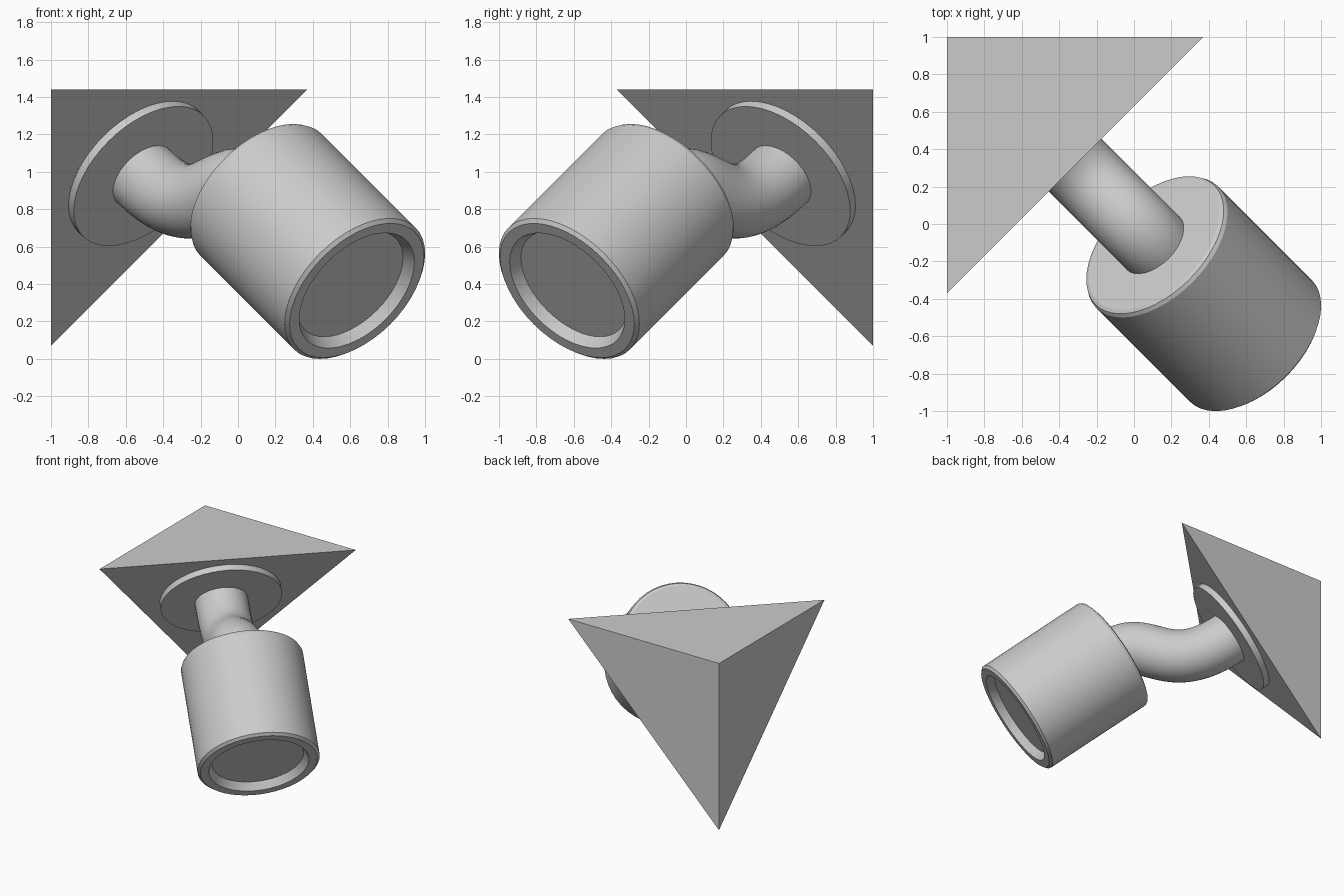
import bpy, bmesh, math
from mathutils import Vector

if "Cube" in bpy.data.objects:
    bpy.data.objects.remove(bpy.data.objects["Cube"])

# Shared axis: square to the sloping mount face, pointing out of the corner
AXIS = Vector((1, -1, -1)).normalized()


def mesh_object(name, bm):
    bmesh.ops.recalc_face_normals(bm, faces=bm.faces)
    mesh = bpy.data.meshes.new(name)
    bm.to_mesh(mesh)
    bm.free()
    obj = bpy.data.objects.new(name, mesh)
    bpy.context.collection.objects.link(obj)
    return obj


def smooth(obj):
    bpy.ops.object.select_all(action='DESELECT')
    obj.select_set(True)
    bpy.context.view_layer.objects.active = obj
    bpy.ops.object.shade_smooth_by_angle(angle=math.radians(20))


def lathe(name, origin, profile, sides=48):
    """Spin (radius, distance) points around AXIS, starting at origin."""
    bm = bmesh.new()
    verts = [bm.verts.new((r, 0, s)) for r, s in profile]
    edges = [bm.edges.new(pair) for pair in zip(verts, verts[1:])]
    bmesh.ops.spin(bm, geom=verts + edges, cent=(0, 0, 0), axis=(0, 0, 1),
                   angle=2 * math.pi, steps=sides)
    bmesh.ops.remove_doubles(bm, verts=bm.verts, dist=1e-4)
    rot = AXIS.to_track_quat('Z', 'Y').to_matrix()
    bmesh.ops.rotate(bm, verts=bm.verts, cent=(0, 0, 0), matrix=rot)
    bmesh.ops.translate(bm, verts=bm.verts, vec=origin)
    obj = mesh_object(name, bm)
    smooth(obj)
    return obj


def side(u, z):
    """Point in the diagonal symmetry plane."""
    return Vector((u / math.sqrt(2), -u / math.sqrt(2), z))


# Corner block: tetrahedron cut from a cube corner
bm = bmesh.new()
corner, leg = Vector((-1, 1, 1.44)), 1.37
for step in ((0, 0, 0), (leg, 0, 0), (0, -leg, 0), (0, 0, -leg)):
    bm.verts.new(corner + Vector(step))
bmesh.ops.convex_hull(bm, input=bm.verts)
mesh_object("corner_mount", bm)

# Round flange on the sloping face
lathe("flange", Vector((-0.533, 0.533, 1.004)),
      [(0, 0), (0.457, 0), (0.457, 0.048), (0, 0.048)])

# Lamp head: rounded top edge, chamfered rim and tapered recess
lathe("lamp_head", Vector((0.107, -0.107, 0.893)),
      [(0, 0), (0.43, 0), (0.45, 0.009), (0.46, 0.03), (0.46, 0.897),
       (0.44, 0.915), (0.377, 0.915), (0.345, 0.855), (0, 0.855)])

# S-shaped arm leaving and entering along the axis
curve = bpy.data.curves.new("arm", 'CURVE')
curve.dimensions = '3D'
curve.bevel_depth = 0.2
curve.bevel_resolution = 14
curve.resolution_u = 24
curve.use_fill_caps = True
spline = curve.splines.new('BEZIER')
spline.bezier_points.add(1)
ends = ((side(-0.72, 0.98), 0.6), (side(0.17, 0.87), 0.35))
for point, (pos, reach) in zip(spline.bezier_points, ends):
    point.handle_left_type = point.handle_right_type = 'FREE'
    point.co = pos
    point.handle_left = pos - AXIS * reach
    point.handle_right = pos + AXIS * reach
arm = bpy.data.objects.new("arm", curve)
bpy.context.collection.objects.link(arm)
bpy.ops.object.select_all(action='DESELECT')
arm.select_set(True)
bpy.context.view_layer.objects.active = arm
bpy.ops.object.convert(target='MESH')
smooth(bpy.context.view_layer.objects.active)
